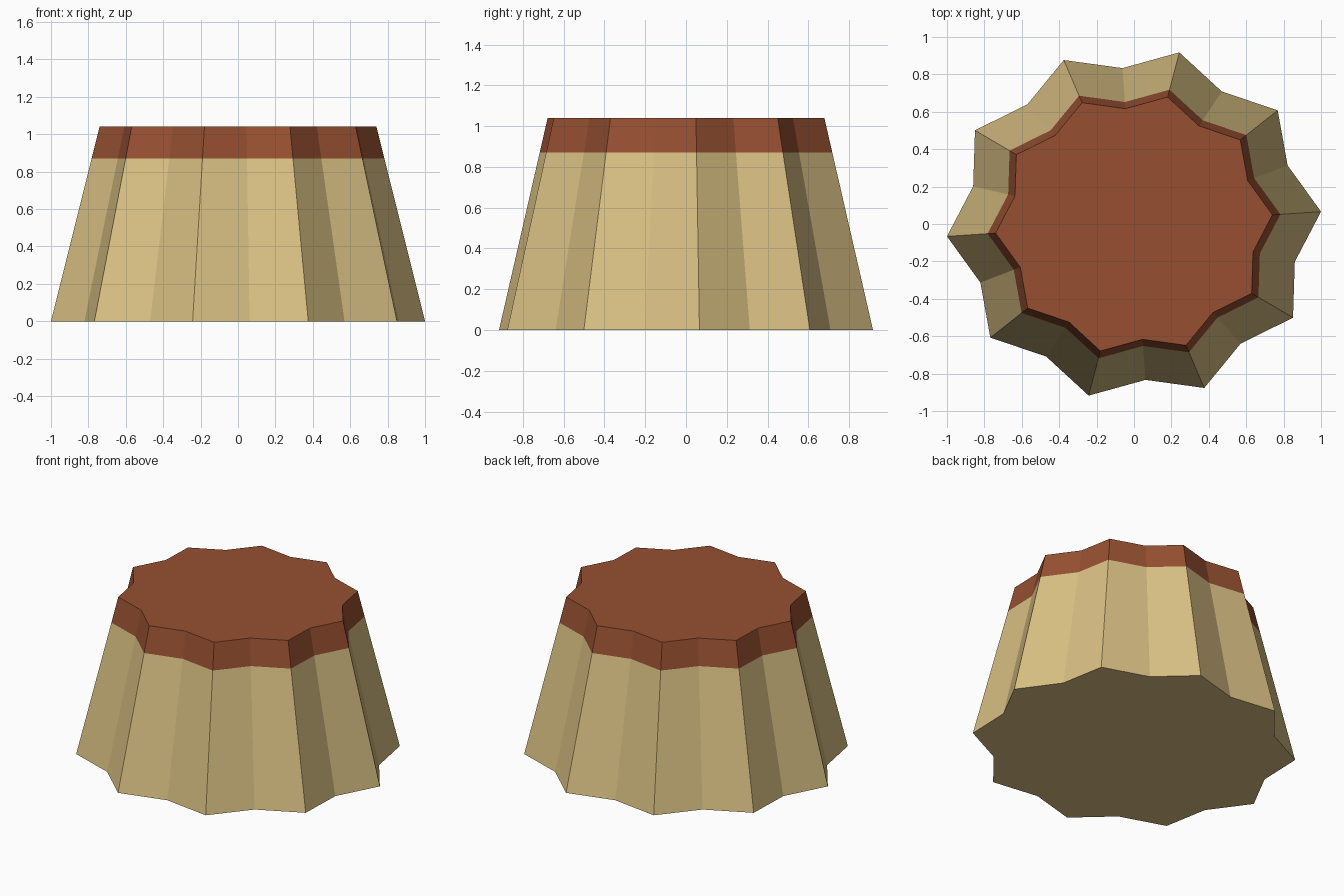
import bpy, bmesh, math

if "Cube" in bpy.data.objects:
    bpy.data.objects.remove(bpy.data.objects["Cube"])

HEIGHT, BAND_Z, TOP_SCALE = 1.04, 0.87, 0.74
POINTS = 10


def material(name, rgb):
    m = bpy.data.materials.new(name)
    m.diffuse_color = (*rgb, 1.0)
    m.use_nodes = True
    m.node_tree.nodes["Principled BSDF"].inputs["Base Color"].default_value = m.diffuse_color
    return m


def star_ring(bm, z):
    """Ten-pointed, slightly squashed star outline that shrinks with height."""
    s = 1 - (1 - TOP_SCALE) * z / HEIGHT
    ring = []
    for i in range(POINTS * 2):
        a = math.radians(4 + i * 180 / POINTS)
        r = s * (1.0025 if i % 2 == 0 else 0.886)
        ring.append(bm.verts.new((r * math.cos(a), r * 0.943 * math.sin(a), z)))
    return ring


def tapered_part(name, z0, z1, mat, cap_bottom=False, cap_top=False):
    bm = bmesh.new()
    low, high = star_ring(bm, z0), star_ring(bm, z1)
    n = len(low)
    for i in range(n):
        j = (i + 1) % n
        bm.faces.new((low[i], low[j], high[j], high[i]))
    # caps are fans around the middle
    for use, ring, z, flip in ((cap_bottom, low, z0, True), (cap_top, high, z1, False)):
        if use:
            c = bm.verts.new((0, 0, z))
            for i in range(n):
                a, b = ring[i], ring[(i + 1) % n]
                bm.faces.new((c, b, a) if flip else (c, a, b))
    mesh = bpy.data.meshes.new(name)
    bm.to_mesh(mesh)
    bm.free()
    mesh.materials.append(mat)
    ob = bpy.data.objects.new(name, mesh)
    bpy.context.collection.objects.link(ob)


# sandy fluted wall, then the brown crown with its flat top
tapered_part("fluted_wall", 0, BAND_Z, material("sand", (0.70, 0.53, 0.23)), cap_bottom=True)
tapered_part("crown", BAND_Z, HEIGHT, material("red brown", (0.305, 0.08, 0.031)), cap_top=True)
